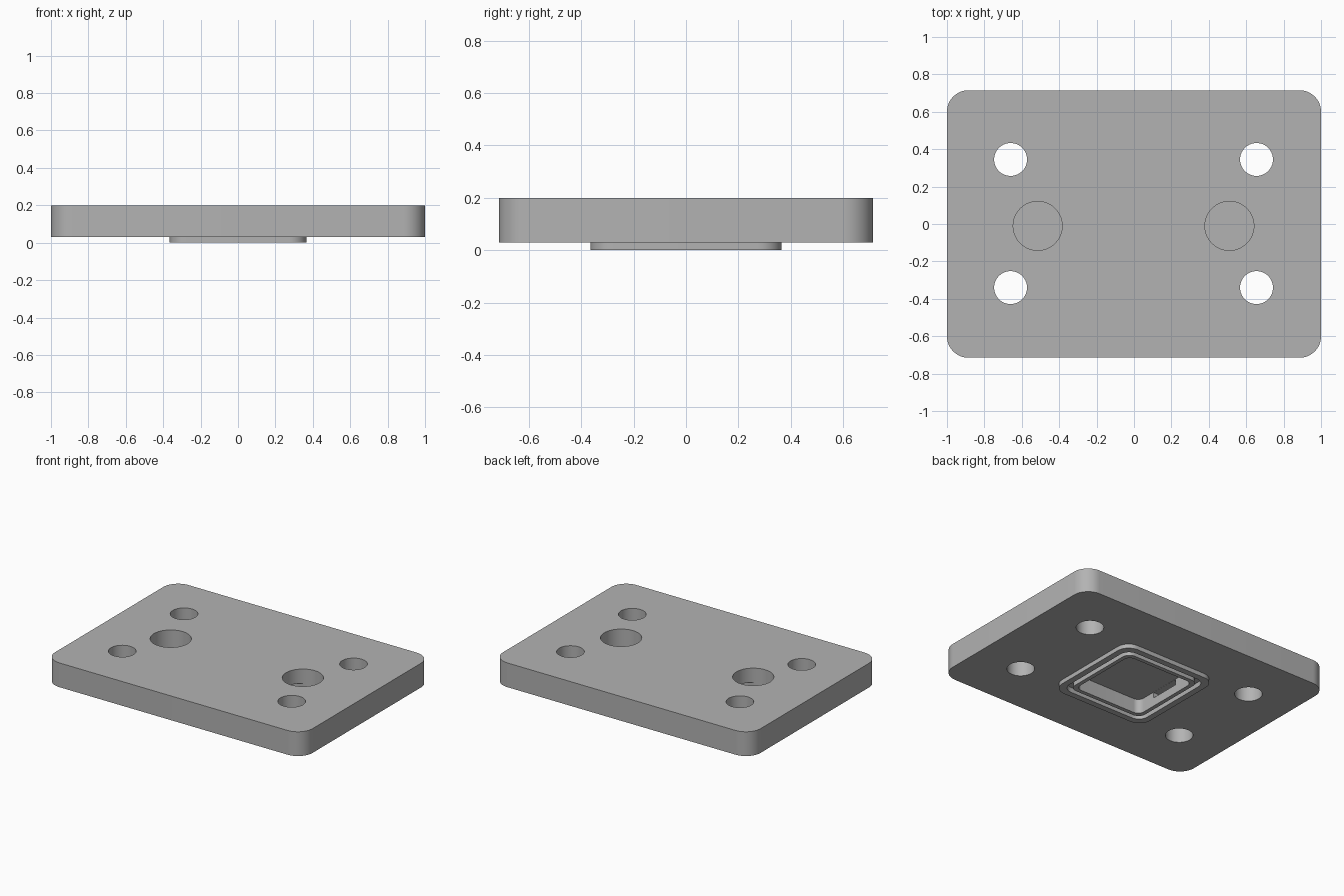
import bpy, bmesh
from math import sin, cos, pi, radians

if "Cube" in bpy.data.objects:
    bpy.data.objects.remove(bpy.data.objects["Cube"])

grey = bpy.data.materials.new("plain_grey")
grey.use_nodes = True
color = (0.45, 0.45, 0.45, 1)
grey.diffuse_color = color
grey.node_tree.nodes["Principled BSDF"].inputs["Base Color"].default_value = color


def prism(name, outline, z0, z1):
    """Extrude a flat outline from z0 up to z1."""
    bm = bmesh.new()
    face = bm.faces.new([bm.verts.new((x, y, z0)) for x, y in outline])
    top = bmesh.ops.extrude_face_region(bm, geom=[face])["geom"]
    moved = [v for v in top if isinstance(v, bmesh.types.BMVert)]
    bmesh.ops.translate(bm, verts=moved, vec=(0, 0, z1 - z0))
    bmesh.ops.recalc_face_normals(bm, faces=bm.faces)
    mesh = bpy.data.meshes.new(name)
    bm.to_mesh(mesh)
    bm.free()
    mesh.materials.append(grey)
    obj = bpy.data.objects.new(name, mesh)
    bpy.context.collection.objects.link(obj)
    return obj


def circle(cx, cy, r, steps=64):
    return [(cx + r * cos(2 * pi * i / steps), cy + r * sin(2 * pi * i / steps))
            for i in range(steps)]


def rounded(hx, hy, r, steps=12):
    points = []
    for quarter, (sx, sy) in enumerate([(1, 1), (-1, 1), (-1, -1), (1, -1)]):
        for i in range(steps + 1):
            a = (quarter + i / steps) * pi / 2
            points.append((sx * (hx - r) + r * cos(a), sy * (hy - r) + r * sin(a)))
    return points


def combine(target, tool, operation):
    """Apply a boolean and discard the tool."""
    mod = target.modifiers.new("shape", 'BOOLEAN')
    mod.object, mod.operation, mod.solver = tool, operation, 'EXACT'
    bpy.context.view_layer.objects.active = target
    bpy.ops.object.modifier_apply(modifier=mod.name)
    bpy.data.objects.remove(tool)


# Main plate with the raised square boss underneath
plate = prism("manifold_plate", rounded(1, 0.715, 0.115), 0.03, 0.2)
combine(plate, prism("boss", rounded(0.365, 0.365, 0.09), 0, 0.06), 'UNION')

# Seal groove around a ridge, then the central pocket
combine(plate, prism("groove", rounded(0.322, 0.322, 0.07), -0.1, 0.035), 'DIFFERENCE')
combine(plate, prism("ridge", rounded(0.29, 0.29, 0.055), 0, 0.05), 'UNION')
combine(plate, prism("pocket", rounded(0.262, 0.262, 0.045), -0.1, 0.101), 'DIFFERENCE')

# Bolt holes through the corners
for x in (-0.66, 0.655):
    for y in (-0.34, 0.345):
        combine(plate, prism("bolt_hole", circle(x, y, 0.088), -0.1, 0.3), 'DIFFERENCE')

# Blind ports from above, each joined to the pocket by a side channel
for x in (-0.515, 0.51):
    combine(plate, prism("port", circle(x, -0.01, 0.131), 0.059, 0.3), 'DIFFERENCE')
    near = 0.2 if x > 0 else -0.2
    channel = [(near, -0.12), (x, -0.12), (x, 0.1), (near, 0.1)]
    combine(plate, prism("channel", channel, 0.06, 0.1), 'DIFFERENCE')

# Smooth the rounded walls, keep the edges crisp
bpy.ops.object.select_all(action='DESELECT')
plate.select_set(True)
bpy.context.view_layer.objects.active = plate
bpy.ops.object.shade_smooth_by_angle(angle=radians(30))
